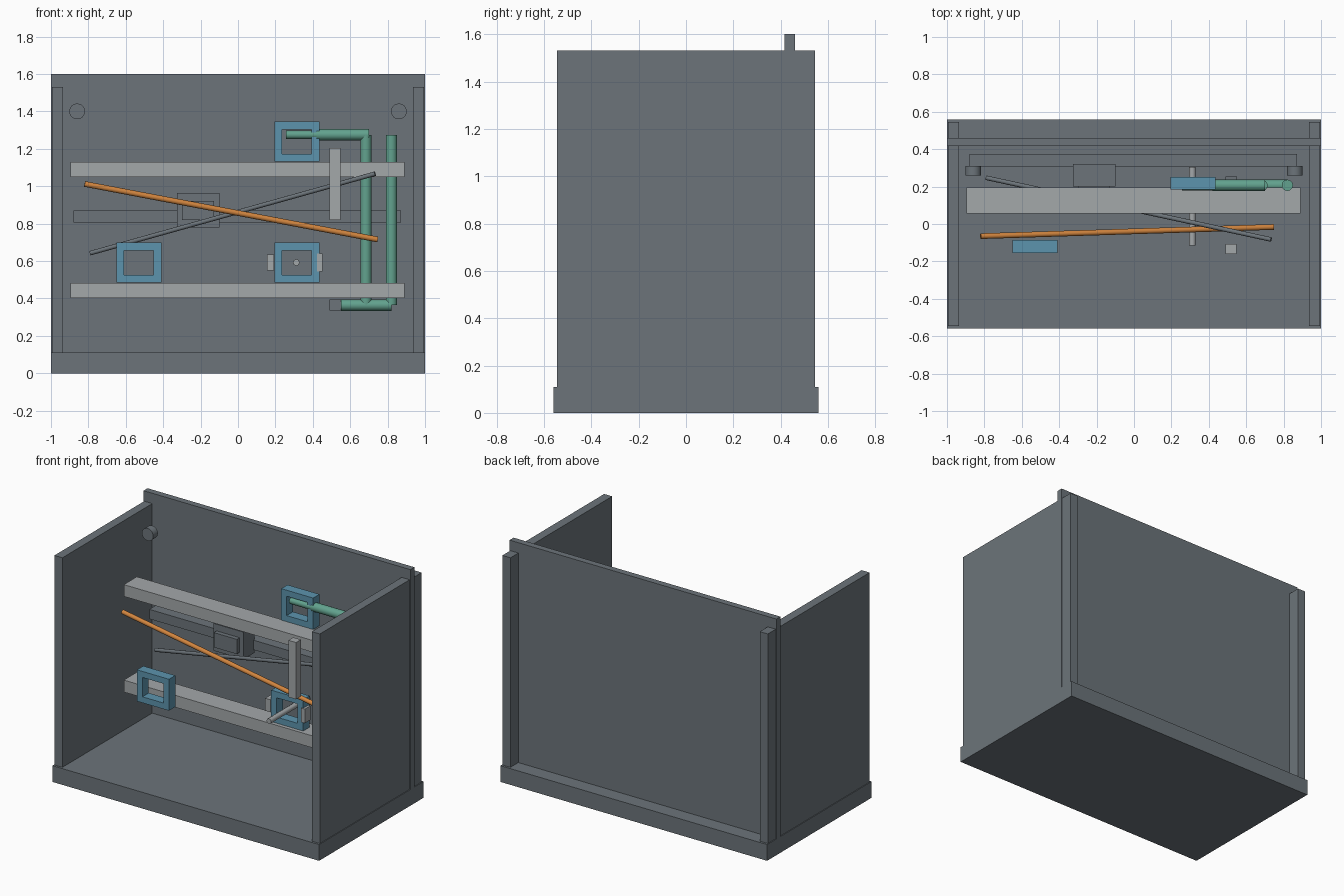
import bpy
import bmesh
from mathutils import Vector

if "Cube" in bpy.data.objects:
    bpy.data.objects.remove(bpy.data.objects["Cube"])


def material(name, rgb):
    lin = [((c / 255 + 0.055) / 1.055) ** 2.4 for c in rgb]
    m = bpy.data.materials.new(name)
    m.diffuse_color = (*lin, 1)
    m.use_nodes = True
    m.node_tree.nodes["Principled BSDF"].inputs["Base Color"].default_value = m.diffuse_color
    return m


SLATE = material("slate grey", (108, 116, 122))
LIGHT = material("light grey", (164, 168, 170))
BLUE = material("steel blue", (92, 148, 174))
GREEN = material("sea green", (98, 162, 142))
ORANGE = material("copper orange", (208, 132, 62))


def finish(name, bm, mat):
    mesh = bpy.data.meshes.new(name)
    bm.to_mesh(mesh)
    bm.free()
    mesh.materials.append(mat)
    ob = bpy.data.objects.new(name, mesh)
    bpy.context.collection.objects.link(ob)
    return ob


def box(name, x, y, z, mat):
    """Box from (min, max) ranges on each axis."""
    bm = bmesh.new()
    bmesh.ops.create_cube(bm, size=1)
    for v in bm.verts:
        v.co = [r[0] if c < 0 else r[1] for c, r in zip(v.co, (x, y, z))]
    return finish(name, bm, mat)


def rod(name, a, b, radius, mat, sides=20):
    """Round bar between two points."""
    a, b = Vector(a), Vector(b)
    bm = bmesh.new()
    bmesh.ops.create_cone(bm, cap_ends=True, segments=sides, radius1=radius,
                          radius2=radius, depth=(b - a).length)
    turn = (b - a).to_track_quat('Z', 'Y')
    for v in bm.verts:
        v.co = turn @ v.co + (a + b) / 2
    for f in bm.faces:
        f.smooth = len(f.verts) == 4
    bm.normal_update()
    for e in bm.edges:
        e.smooth = e.calc_face_angle(0) < 0.9
    return finish(name, bm, mat)


def frame(name, x, y, z, w=0.24, h=0.213, d=0.068, t=0.041):
    """Square ring with a rectangular window, from its low corner."""
    bm = bmesh.new()
    rings = []
    for yy in (y, y + d):
        for i in (0, t):
            rings.append([bm.verts.new(p) for p in (
                (x + i, yy, z + i), (x + w - i, yy, z + i),
                (x + w - i, yy, z + h - i), (x + i, yy, z + h - i))])
    fo, fi, bo, bi = rings
    for p, q in ((fo, fi), (fi, bi), (bi, bo), (bo, fo)):
        for k in range(4):
            n = (k + 1) % 4
            bm.faces.new((p[k], p[n], q[n], q[k]))
    bmesh.ops.recalc_face_normals(bm, faces=bm.faces)
    return finish(name, bm, BLUE)


# Case: base, side walls and back panel
box("base", (-1, 1), (-0.56, 0.56), (0, 0.11), SLATE)
for s, side in ((-1, "left"), (1, "right")):
    box(side + "_wall", sorted((s * 0.935, s * 0.995)), (-0.545, 0.545), (0.11, 1.53), SLATE)
    rod(side + "_peg", (s * 0.86, 0.26, 1.4), (s * 0.86, 0.31, 1.4), 0.042, SLATE, 24)
box("back_panel", (-1, 1), (0.417, 0.46), (0.11, 1.6), SLATE)

# Long rails
box("upper_rail", (-0.895, 0.89), (0.055, 0.195), (1.05, 1.13), LIGHT)
box("lower_rail", (-0.895, 0.89), (0.055, 0.195), (0.402, 0.483), LIGHT)

# Rear bar with its stepped block
box("rear_bar", (-0.88, 0.872), (0.307, 0.373), (0.805, 0.87), SLATE)
box("block", (-0.325, -0.1), (0.2, 0.32), (0.78, 0.965), SLATE)
box("block_face", (-0.3, -0.128), (0.17, 0.2), (0.82, 0.92), SLATE)

# Window frames
frame("upper_frame", 0.195, 0.184, 1.132)
frame("lower_right_frame", 0.195, 0.077, 0.485)
frame("lower_left_frame", -0.65, -0.154, 0.485)

# Fittings around the lower right frame
box("left_lug", (0.154, 0.193), (0.07, 0.13), (0.55, 0.635), LIGHT)
box("right_lug", (0.422, 0.452), (0.07, 0.13), (0.545, 0.64), LIGHT)
rod("spindle", (0.312, -0.115, 0.592), (0.312, 0.305, 0.592), 0.018, LIGHT, 8)
box("post", (0.49, 0.547), (-0.16, -0.108), (0.82, 1.205), LIGHT)

# Pipework
rod("pipe_tip", (0.257, 0.202, 1.275), (0.436, 0.202, 1.275), 0.022, GREEN)
rod("top_pipe", (0.42, 0.207, 1.275), (0.7, 0.207, 1.275), 0.03, GREEN)
rod("inner_pipe", (0.684, 0.207, 0.365), (0.684, 0.207, 1.275), 0.03, GREEN)
rod("outer_pipe", (0.82, 0.207, 0.365), (0.82, 0.207, 1.275), 0.03, GREEN)
rod("bottom_pipe", (0.55, 0.207, 0.364), (0.82, 0.207, 0.364), 0.03, GREEN)
box("pipe_end_block", (0.49, 0.55), (0.2, 0.255), (0.335, 0.395), SLATE)

# Crossed rods
rod("copper_rod", (-0.82, -0.065, 1.012), (0.747, -0.016, 0.715), 0.015, ORANGE, 16)
rod("dark_rod", (-0.79, 0.247, 0.642), (0.733, -0.083, 1.067), 0.012, SLATE, 16)
